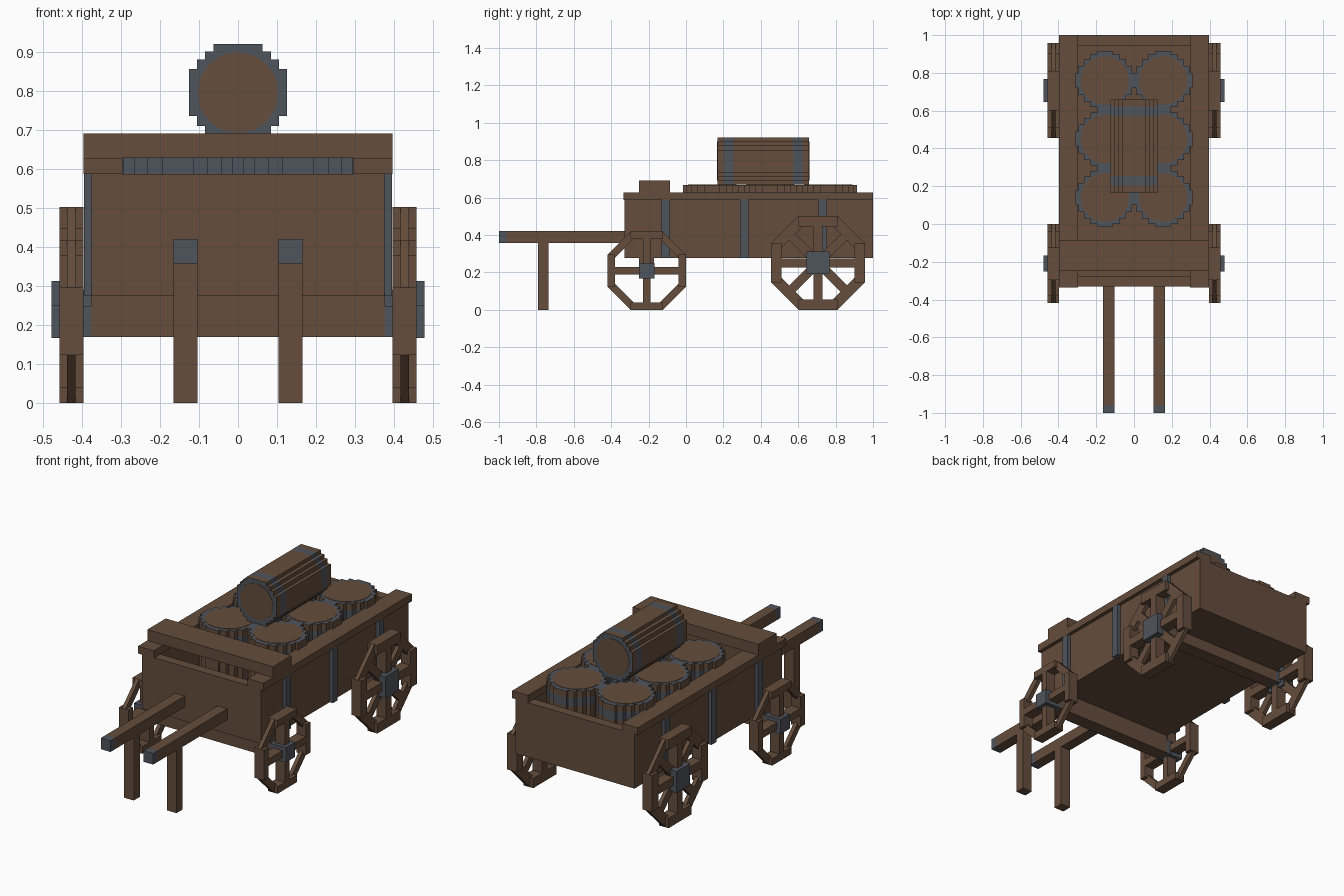
import bpy, bmesh, math
from mathutils import Matrix

old = bpy.data.objects.get("Cube")
if old:
    bpy.data.objects.remove(old, do_unlink=True)


def material(name, rgb):
    m = bpy.data.materials.new(name)
    m.use_nodes = True
    m.diffuse_color = (*rgb, 1)
    bsdf = next(n for n in m.node_tree.nodes if n.type == 'BSDF_PRINCIPLED')
    bsdf.inputs["Base Color"].default_value = (*rgb, 1)
    return m


WOOD = material("brown wood", (0.128, 0.074, 0.046))
IRON = material("grey iron", (0.078, 0.09, 0.107))


def finish(name, bm, mats):
    bmesh.ops.recalc_face_normals(bm, faces=bm.faces)
    mesh = bpy.data.meshes.new(name)
    bm.to_mesh(mesh)
    bm.free()
    for m in mats:
        mesh.materials.append(m)
    ob = bpy.data.objects.new(name, mesh)
    bpy.context.collection.objects.link(ob)
    return ob


def add_box(bm, x, y, z, turn=Matrix()):
    size = Matrix.Diagonal((x[1] - x[0], y[1] - y[0], z[1] - z[0], 1))
    mid = Matrix.Translation([(a + b) / 2 for a, b in (x, y, z)])
    bmesh.ops.create_cube(bm, size=1, matrix=turn @ mid @ size)


def box(name, x, y, z, mat=WOOD):
    bm = bmesh.new()
    add_box(bm, x, y, z)
    return finish(name, bm, [mat])


def pair(name, x, y, z, mat=WOOD):
    box("left_" + name, x, y, z, mat)
    box("right_" + name, (-x[1], -x[0]), y, z, mat)


# Cart body
box("floor", (-0.32, 0.32), (-0.28, 0.95), (0.276, 0.31))
pair("side_wall", (0.318, 0.375), (-0.33, 1), (0.276, 0.588))
pair("side_rail", (0.296, 0.396), (-0.335, 1), (0.586, 0.628))
box("front_wall", (-0.32, 0.32), (-0.33, -0.275), (0.276, 0.586))
box("back_wall", (-0.32, 0.32), (0.945, 1), (0.276, 0.586))
box("seat", (-0.396, 0.396), (-0.25, -0.085), (0.628, 0.69))
for i, y in enumerate((-0.108, 0.312, 0.73)):
    pair(f"strap_{i}", (0.37, 0.395), (y - 0.022, y + 0.022), (0.276, 0.586), IRON)

# Shafts with iron tips and standing legs
pair("shaft", (0.104, 0.165), (-0.96, -0.33), (0.357, 0.42))
pair("shaft_tip", (0.104, 0.165), (-1, -0.96), (0.357, 0.42), IRON)
pair("shaft_leg", (0.104, 0.165), (-0.79, -0.735), (0, 0.357))


# Octagonal wheel: wide straight blocks and spokes, thin diagonal ones
def wheel(name, side, y, r, rim, spokes):
    bm = bmesh.new()
    half = r * math.tan(math.pi / 8)
    w = 0.095 * r
    for k in range(8):
        turn = Matrix.Rotation(k * math.pi / 4, 4, 'X')
        x = (0.416, 0.438) if k % 2 else (0.396, 0.457)
        add_box(bm, x, (-half, half), (r - rim, r), turn)
        if k % (8 // spokes) == 0:
            add_box(bm, x, (-w, w), (0, r - rim), turn)
    bm.transform(Matrix.Translation((0, y, r)))
    bm.transform(Matrix.Diagonal((side, 1, 1, 1)))
    finish(name, bm, [WOOD])


for end, y, r, rim, hub, spokes in (("front", -0.21, 0.209, 0.04, 0.042, 4),
                                    ("back", 0.706, 0.251, 0.056, 0.061, 8)):
    for label, side in (("left", 1), ("right", -1)):
        wheel(f"{end}_{label}_wheel", side, y, r, rim, spokes)
    beam = 0.04
    # The beam reaches up to carry the floor
    box(end + "_axle", (-0.376, 0.376), (y - beam, y + beam), (r - beam, 0.28))
    pair(end + "_axle_end", (0.376, 0.42), (y - beam, y + beam), (r - beam, r + beam), IRON)
    pair(end + "_hub", (0.405, 0.478), (y - hub, y + hub), (r - hub, r + hub), IRON)


# Barrel: stepped outline with iron rims and bands, wooden lids
def barrel(name, r, lid, length, corners, bands):
    quarter = [corners[0]]
    for (x0, y0), (x1, y1) in zip(corners, corners[1:]):
        quarter += [(x1, y0), (x1, y1)]
    outline = []
    for sx, sy in ((1, 1), (-1, 1), (-1, -1), (1, -1)):
        pts = [(sx * a * r, sy * b * r) for a, b in quarter]
        outline += pts if sx * sy > 0 else pts[::-1]
    stations = [0, *[s for b in bands for s in b], length]
    bm = bmesh.new()
    rings = [[bm.verts.new((x, y, z)) for x, y in outline] for z in stations]
    count = len(outline)
    for i in range(len(rings) - 1):
        for k in range(count):
            n = (k + 1) % count
            f = bm.faces.new((rings[i][k], rings[i][n], rings[i + 1][n], rings[i + 1][k]))
            f.material_index = i % 2
    for ring in (rings[0], rings[-1]):
        bm.faces.new(ring).material_index = 1
    for z in (0, length):
        bmesh.ops.create_cone(bm, cap_ends=True, segments=16, radius1=lid,
                              radius2=lid, depth=0.004,
                              matrix=Matrix.Translation((0, 0, z)))
    return finish(name, bm, [WOOD, IRON])


FINE = ((1, 0.26), (0.9, 0.5), (0.72, 0.72), (0.5, 0.9), (0.26, 1))
COARSE = ((1, 0.48), (0.84, 0.68), (0.68, 0.84), (0.5, 1))

for i, y in enumerate((0.14, 0.45, 0.76)):
    for label, x in (("left", 0.154), ("right", -0.154)):
        b = barrel(f"{label}_barrel_{i}", 0.155, 0.13, 0.368, FINE,
                   ((0.038, 0.085), (0.283, 0.33)))
        b.location = (x, y, 0.3)

top = barrel("lying_barrel", 0.125, 0.104, 0.49, COARSE, ((0.036, 0.085), (0.405, 0.454)))
top.rotation_euler = (math.pi / 2, 0, 0)
top.location = (0, 0.658, 0.795)
